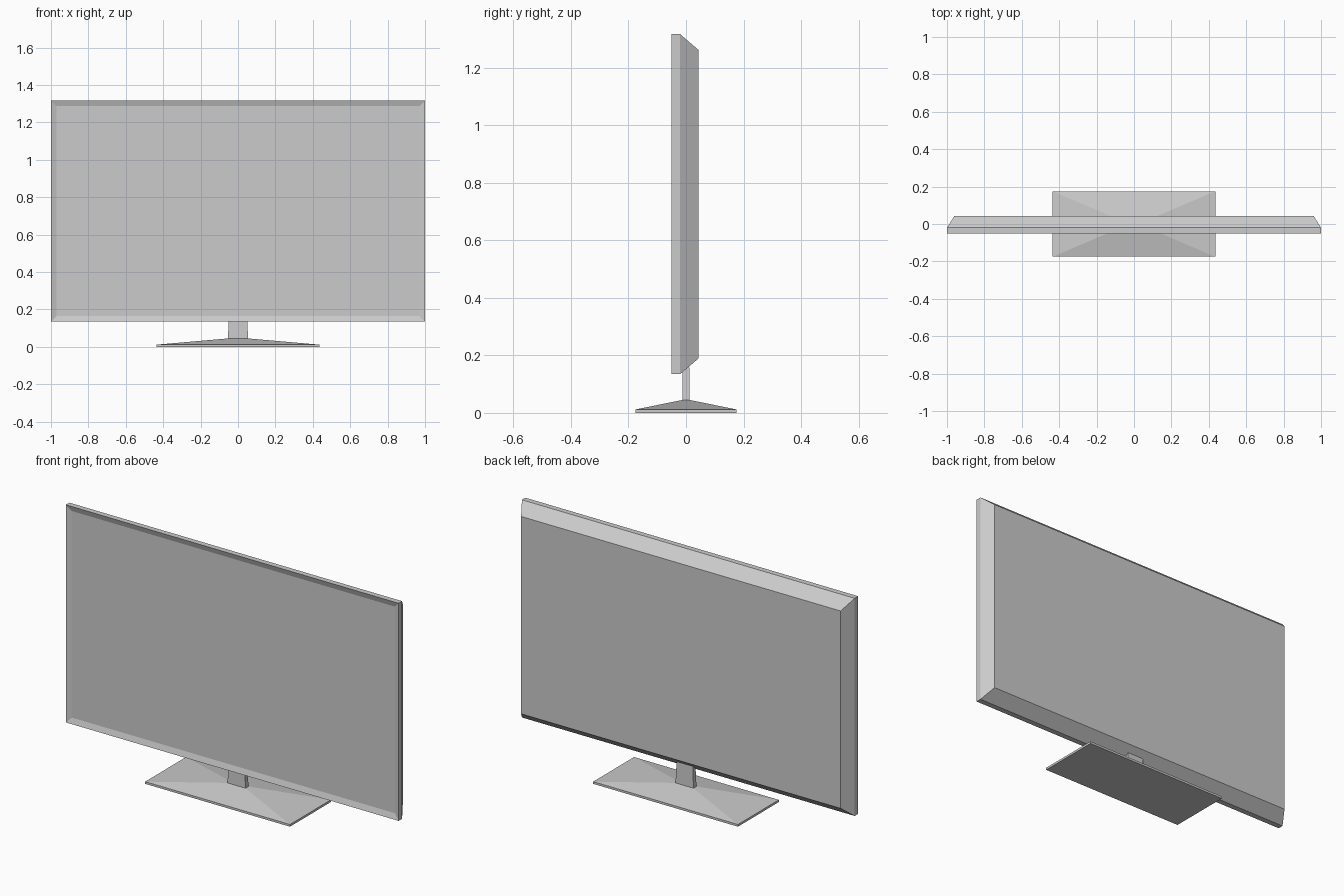
import bpy
import bmesh

if "Cube" in bpy.data.objects:
    bpy.data.objects.remove(bpy.data.objects["Cube"])


def rect(axis, level, u, v):
    """Four corners of a rectangle at a given y or z level; u, v are (min, max)."""
    pts = [(u[0], v[0]), (u[1], v[0]), (u[1], v[1]), (u[0], v[1])]
    if axis == 'Y':
        return [(a, level, b) for a, b in pts]
    return [(a, b, level) for a, b in pts]


def loft(name, rings, inset=None):
    """Skin rectangular rings into a closed solid, optionally recessing the first cap."""
    bm = bmesh.new()
    loops = [[bm.verts.new(p) for p in ring] for ring in rings]
    for a, b in zip(loops, loops[1:]):
        for i in range(4):
            j = (i + 1) % 4
            bm.faces.new((a[i], a[j], b[j], b[i]))
    first = bm.faces.new(loops[0])
    bm.faces.new(loops[-1])
    bmesh.ops.recalc_face_normals(bm, faces=bm.faces)
    if inset:
        width, depth = inset
        bmesh.ops.inset_region(bm, faces=[first], thickness=width, use_even_offset=True)
        bmesh.ops.translate(bm, verts=first.verts, vec=-first.normal * depth)
    mesh = bpy.data.meshes.new(name)
    bm.to_mesh(mesh)
    bm.free()
    obj = bpy.data.objects.new(name, mesh)
    bpy.context.collection.objects.link(obj)
    return obj


# Display housing: straight rim, tapered back, recessed screen in front
loft("display_panel", [
    rect('Y', -0.05, (-1, 1), (0.135, 1.317)),
    rect('Y', -0.02, (-1, 1), (0.135, 1.317)),
    rect('Y', 0.044, (-0.96, 0.96), (0.19, 1.262)),
], inset=(0.03, 0.01))

# Stand base: thin plate with a shallow sloped top
loft("stand_base", [
    rect('Z', 0.0, (-0.435, 0.435), (-0.175, 0.175)),
    rect('Z', 0.012, (-0.435, 0.435), (-0.175, 0.175)),
    rect('Z', 0.045, (-0.055, 0.055), (-0.013, 0.013)),
])

# Neck: slightly tapered post running up into the housing
loft("stand_neck", [
    rect('Z', 0.04, (-0.054, 0.054), (-0.013, 0.013)),
    rect('Z', 0.18, (-0.048, 0.048), (-0.011, 0.011)),
])
